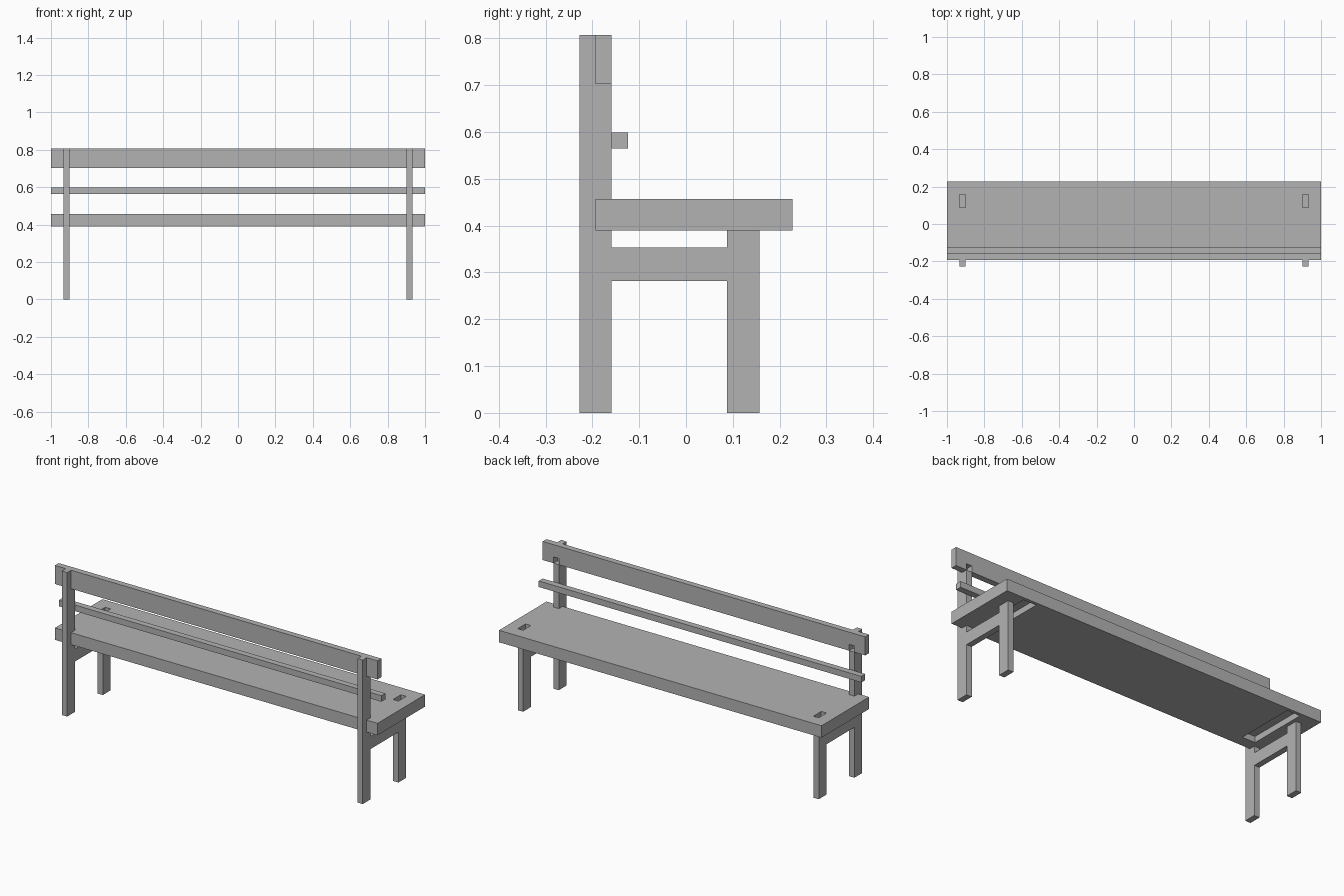
import bpy
import bmesh
from mathutils import Vector

cube = bpy.data.objects.get("Cube")
if cube:
    bpy.data.objects.remove(cube, do_unlink=True)

# Single plain grey timber finish
grey = bpy.data.materials.new("plain_grey")
grey.use_nodes = True
grey.diffuse_color = (0.45, 0.45, 0.45, 1)
grey.node_tree.nodes["Principled BSDF"].inputs["Base Color"].default_value = (0.45, 0.45, 0.45, 1)


def board(name, x, y, z, cutter=False):
    """Rectangular board from (min, max) ranges on each axis."""
    low, high = (Vector(c) for c in zip(x, y, z))
    bm = bmesh.new()
    bmesh.ops.create_cube(bm, size=1)
    for v in bm.verts:
        v.co = (low + high) / 2 + v.co * (high - low)
    mesh = bpy.data.meshes.new(name)
    bm.to_mesh(mesh)
    bm.free()
    mesh.materials.append(grey)
    obj = bpy.data.objects.new(name, mesh)
    bpy.context.collection.objects.link(obj)
    if cutter:
        obj.hide_render = True
        obj.hide_viewport = True
        obj.display_type = 'WIRE'
    return obj


def cut(target, tool):
    mod = target.modifiers.new(tool.name, 'BOOLEAN')
    mod.operation = 'DIFFERENCE'
    mod.solver = 'EXACT'
    mod.object = tool


SEAT_LOW, SEAT_TOP = 0.39, 0.457
RAIL_LOW, TOP = 0.703, 0.807
BACK, LAP, POST_FRONT = -0.228, -0.193, -0.159
LEG = (0.088, 0.157)

# Long boards
seat = board("seat", (-1, 1), (LAP, 0.228), (SEAT_LOW, SEAT_TOP))
top_rail = board("top_rail", (-1, 1), (LAP, POST_FRONT), (RAIL_LOW, TOP))
board("middle_rail", (-1, 1), (POST_FRONT, -0.124), (0.565, 0.599))

# End frames with their joinery
for side, sign in (("left", 1), ("right", -1)):
    def across(a, b):
        return tuple(sorted((sign * a, sign * b)))

    width = across(0.9, 0.933)
    board(side + "_front_leg", width, LEG, (0, SEAT_LOW))
    board(side + "_stretcher", width, (POST_FRONT, LEG[0]), (0.282, 0.353))
    post = board(side + "_back_post", width, (BACK, POST_FRONT), (0, TOP))

    # Half lap in the post that receives the top rail
    cut(post, board(side + "_lap_cutter", across(0.85, 0.98),
                    (LAP, 0), (RAIL_LOW, TOP + 0.1), True))
    # Notch in the rail above the post shoulder
    cut(top_rail, board(side + "_notch_cutter", width,
                        (LAP - 0.02, POST_FRONT + 0.02), (0.6, RAIL_LOW + 0.035), True))
    # Open mortise above the front leg
    cut(seat, board(side + "_mortise_cutter", width, LEG,
                    (SEAT_LOW + 0.02, SEAT_TOP + 0.1), True))
    # Stopped groove under the seat, inside the leg
    cut(seat, board(side + "_groove_cutter", across(0.80, 0.88), (-0.13, 0.21),
                    (SEAT_LOW - 0.1, SEAT_LOW + 0.034), True))
